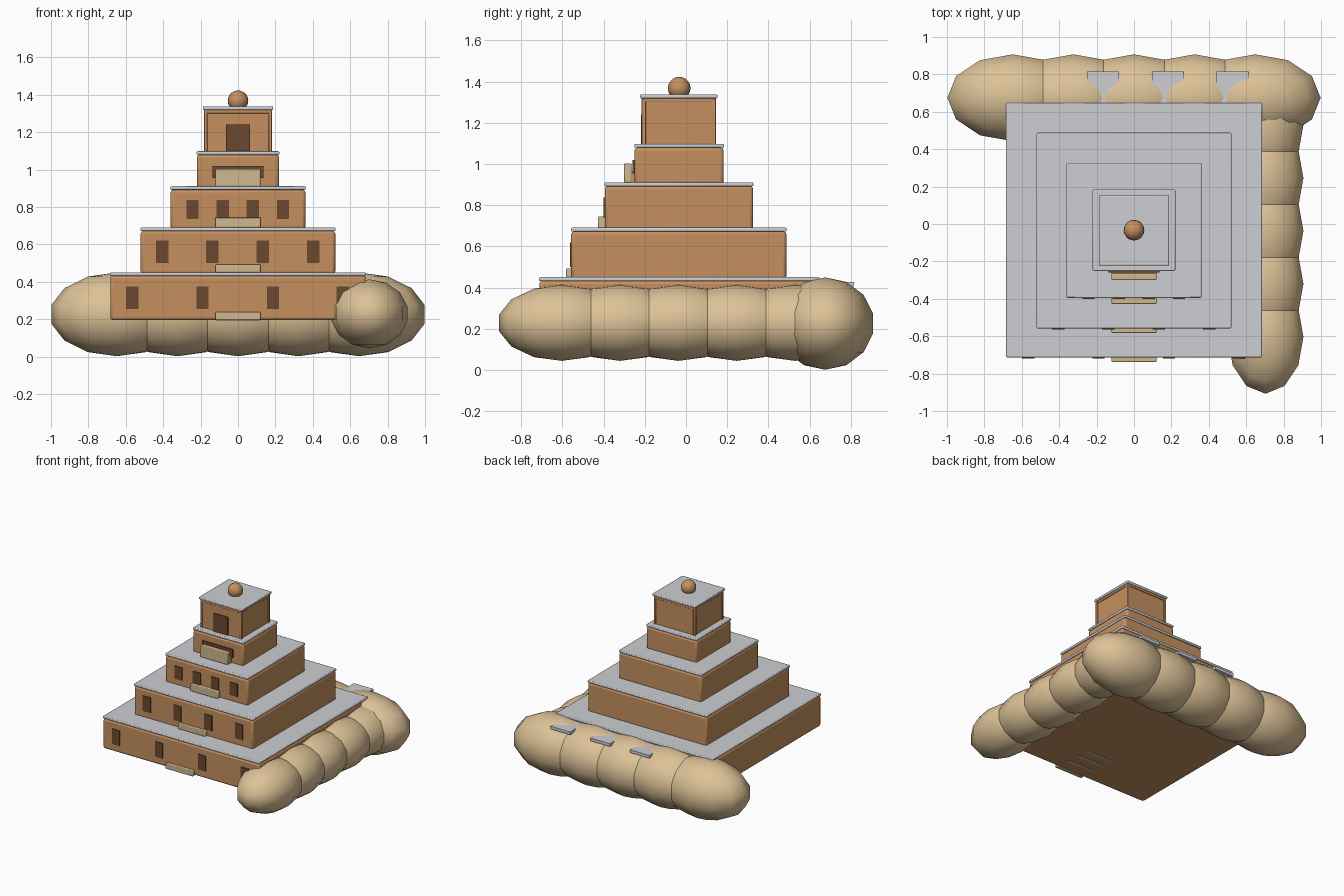
import bpy

if "Cube" in bpy.data.objects:
    bpy.data.objects.remove(bpy.data.objects["Cube"])


def material(name, rgb):
    m = bpy.data.materials.new(name)
    m.diffuse_color = (*rgb, 1)
    m.use_nodes = True
    m.node_tree.nodes["Principled BSDF"].inputs["Base Color"].default_value = m.diffuse_color
    return m


CLAY = material("clay_brown", (0.56, 0.28, 0.115))
ROOF = material("pale_grey", (0.61, 0.62, 0.65))
DARK = material("dark_brown", (0.15, 0.065, 0.028))
STONE = material("sandstone", (0.72, 0.54, 0.31))
STEP = material("step_beige", (0.62, 0.48, 0.28))


def box(name, x, y, z, mat, bevel=0.0):
    """Box from (min, max) ranges, with optional rounded edges."""
    centre = [(a + b) / 2 for a, b in (x, y, z)]
    bpy.ops.mesh.primitive_cube_add(size=1, location=centre)
    ob = bpy.context.object
    ob.name = name
    ob.scale = [b - a for a, b in (x, y, z)]
    bpy.ops.object.transform_apply(location=False, rotation=False, scale=True)
    ob.data.materials.append(mat)
    if bevel:
        mod = ob.modifiers.new("rounded_edges", 'BEVEL')
        mod.width = bevel
        mod.segments = 2
        bpy.ops.object.shade_smooth_by_angle()
    return ob


def ball(name, loc, radii, mat, segments, rings):
    bpy.ops.mesh.primitive_uv_sphere_add(segments=segments, ring_count=rings, radius=1, location=loc)
    ob = bpy.context.object
    ob.name = name
    ob.scale = radii
    bpy.ops.object.transform_apply(location=False, rotation=False, scale=True)
    ob.data.materials.append(mat)
    bpy.ops.object.shade_smooth()
    return ob


# Stacked storeys: half width, front y, back y, bottom z, top z
TIERS = [
    (0.683, -0.712, 0.647, 0.195, 0.433),
    (0.520, -0.557, 0.487, 0.450, 0.673),
    (0.360, -0.394, 0.326, 0.690, 0.893),
    (0.220, -0.250, 0.183, 0.910, 1.080),
    (0.175, -0.210, 0.140, 1.095, 1.320),
]
for i, (hw, y0, y1, z0, z1) in enumerate(TIERS, 1):
    box(f"storey_{i}", (-hw, hw), (y0, y1), (z0 - (0.01 if i > 1 else 0), z1), CLAY, 0.015)
    over = 0.013 if i == 5 else 0.001
    box(f"roof_slab_{i}", (-hw - over, hw + over), (y0 - over, y1 + over),
        (z1 - 0.001, z1 + 0.018), ROOF, 0.006)

# Windows on the front of the lower three storeys: x positions, z range
WINDOWS = [
    ((-0.565, -0.19, 0.187, 0.56), 0.255, 0.375),
    ((-0.405, -0.137, 0.132, 0.402), 0.500, 0.620),
    ((-0.243, -0.082, 0.078, 0.241), 0.737, 0.838),
]
for i, (xs, z0, z1) in enumerate(WINDOWS):
    front = TIERS[i][1]
    for x in xs:
        box(f"window_{i + 1}", (x - 0.033, x + 0.033), (front - 0.007, front + 0.002), (z0, z1), DARK)

# Low steps standing before each storey: front y, back y, z range
for i, (y0, y1, z0, z1) in enumerate([
    (-0.738, -0.70, 0.195, 0.238),
    (-0.582, -0.55, 0.450, 0.493),
    (-0.427, -0.39, 0.690, 0.745),
    (-0.300, -0.265, 0.910, 1.003),
], 1):
    box(f"step_{i}", (-0.12, 0.12), (y0, y1), (z0, z1), STEP, 0.005)

# Porch opening of the fourth storey, with a clay surround above
box("porch_opening", (-0.135, 0.135), (-0.259, -0.248), (0.955, 1.02), DARK)
box("porch_sill", (-0.12, 0.12), (-0.27, -0.245), (0.910, 0.965), CLAY)

# Step strips flush with the underside
for y in (-0.60, -0.50, -0.41):
    box("underside_strip", (-0.115, 0.115), (y - 0.012, y + 0.012), (0.193, 0.198), STEP)

# Top shrine: corner posts, top bands and door
for sx in (-1, 1):
    for yc in (-0.205, 0.135):
        box("corner_post", (sx * 0.172 - 0.009, sx * 0.172 + 0.009), (yc - 0.010, yc + 0.010),
            (1.095, 1.318), CLAY, 0.003)
box("shrine_band", (-0.180, 0.180), (-0.215, 0.145), (1.300, 1.319), CLAY, 0.003)
box("door", (-0.063, 0.063), (-0.219, -0.20), (1.097, 1.240), DARK)

# Round finial on the topmost roof
ball("finial", (0, -0.033, 1.368), (0.055, 0.055, 0.055), CLAY, 16, 10)

# Boulder rows along the back and the right side
for i in range(5):
    ball(f"back_boulder_{i + 1}", (-0.648 + 0.324 * i, 0.675, 0.226),
         (0.359, 0.238, 0.224), STONE, 12, 7)
for i in range(5):
    ball(f"side_boulder_{i + 1}", (0.703, -0.603 + 0.283 * i, 0.229),
         (0.208, 0.312, 0.184), STONE, 12, 7)

# Flat grey slabs lying in the gaps of the back boulders
for x in (-0.165, 0.18, 0.527):
    box("gap_slab", (x - 0.085, x + 0.085), (0.62, 0.815), (0.405, 0.428), ROOF)
